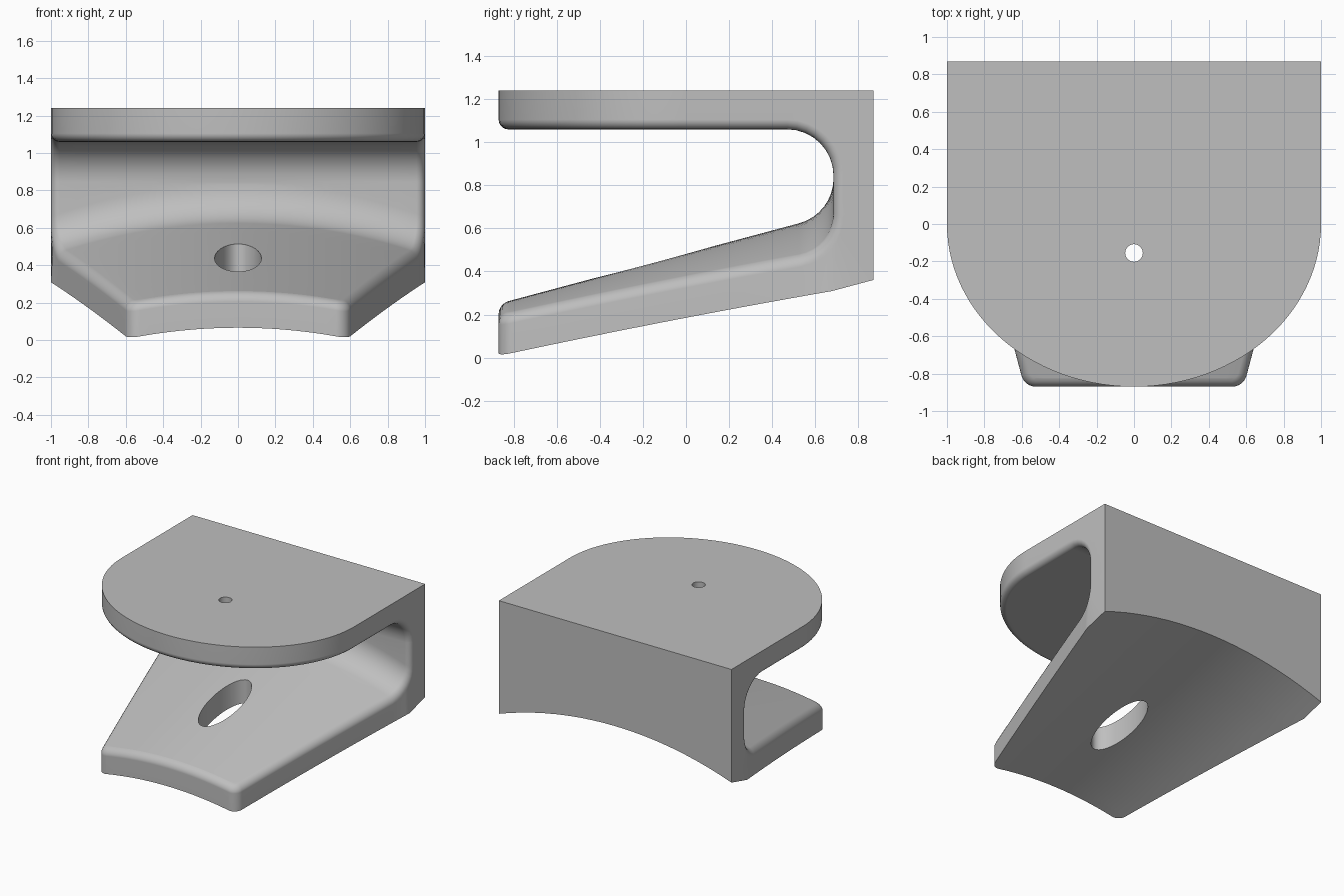
import bpy, bmesh
from math import sin, cos, tan, radians, sqrt

if "Cube" in bpy.data.objects:
    bpy.data.objects.remove(bpy.data.objects["Cube"])

DEPTH = 0.87                # half depth
TOP, UNDER = 1.24, 1.06     # top plate
TILT = radians(15)
SLOPE = tan(TILT)
ROUND = 0.045               # rounding of the mouth edge
BEND, BEND_Y = 0.215, 0.47  # inner bend radius and centre
CORNER = 0.08               # front corners of the foot
KINK = 0.677                # where the foot reaches full width


def foot_half_width(y):
    return min(1, 1 + SLOPE * (y - KINK))


def foot_top(y):
    return 0.25 + SLOPE * (y + DEPTH)


def foot_bottom(y):
    return 0.066 + SLOPE * (y + DEPTH)


def sag(x):
    return 3 - sqrt(9 - x * x)


# Each station: inner point (w, y, z), plan normal, slope, arch flag,
# push direction into the material, outer point (w, y, z), outer arch flag
stations = []


def station(inner, normal, slope, arch, push, outer, outer_arch):
    stations.append((inner, normal, slope, arch, push, outer, outer_arch))


# Top plate: half-ellipse front, then straight sides
STEPS = 28
for i in range(STEPS + 1):
    a = radians(90) * (1 - i / STEPS)
    w, y = (cos(a) if i else 0), -DEPTH * sin(a)
    nx, ny = w * DEPTH, -sin(a)
    length = sqrt(nx * nx + ny * ny)
    station((w, y, UNDER), (nx / length, ny / length), 0, 0, (0, 1),
            (w, y, TOP), 0)

# Upper bend, with the square top back edge outside it
mid = UNDER - BEND
for i in range(9):
    t = i / 8
    a = radians(90) * t
    outer_y = BEND_Y + (DEPTH - BEND_Y) * min(1, 2 * t)
    outer_z = TOP - (TOP - mid) * max(0, 2 * t - 1)
    station((1, BEND_Y + BEND * sin(a), mid + BEND * cos(a)), (1, 0), 0, 0,
            (sin(a), cos(a)), (1, outer_y, outer_z), 0)

# Lower bend, with the arched bottom back edge outside it
end_y = BEND_Y + BEND * sin(TILT)
low_mid = foot_top(end_y) + BEND * cos(TILT)
for i in range(9):
    t = i / 8
    a = (radians(90) - TILT) * t
    y = BEND_Y + BEND * cos(a)
    if t <= 0.5:
        outer_y = DEPTH + (KINK - DEPTH) * max(0, 4 * t - 1)
    else:
        outer_y = KINK + (end_y - KINK) * (2 * t - 1)
    outer_z = foot_bottom(outer_y) if i > 1 else 0.7
    station((foot_half_width(y), y, low_mid - BEND * sin(a)), (1, 0), 0, 1,
            (cos(a), -sin(a)),
            (foot_half_width(outer_y), outer_y, outer_z), int(i > 1))


# Foot: tapered sides, then rounded front corners
def foot_station(w, y, nx, ny):
    station((w, y, foot_top(y)), (nx, ny), SLOPE, 1, (0, -1),
            (w, y, foot_bottom(y)), 1)


centre_y = -DEPTH + CORNER
centre_x = foot_half_width(centre_y) - CORNER / cos(TILT)
tangent_y = centre_y - CORNER * sin(TILT)
for i in range(1, 8):
    y = end_y + (tangent_y - end_y) * i / 8
    foot_station(foot_half_width(y), y, cos(TILT), -sin(TILT))
for i in range(9):
    a = TILT + (radians(90) - TILT) * i / 8
    foot_station(centre_x + CORNER * cos(a), centre_y - CORNER * sin(a),
                 cos(a), -sin(a))


def inner_point(st, u, a):
    (w, y0, z0), (nx, ny), slope, arch, (push_y, push_z) = st[:5]
    inset, drop = ROUND * (1 - sin(a)), ROUND * (1 - cos(a))
    x = u * (w - nx * inset)
    y = y0 - ny * inset
    z = z0 + slope * (y - y0) - arch * sag(x)
    return x, y + push_y * drop, z + push_z * drop


def outer_point(st, u):
    w, y, z = st[5]
    return u * w, y, z - st[6] * sag(u * w)


ACROSS = [i / 10 - 1 for i in range(21)]
ARC = [radians(90) * i / 5 for i in range(6)]


def ring(st):
    pts = [inner_point(st, u, 0) for u in ACROSS]
    pts += [inner_point(st, 1, a) for a in ARC[1:]]
    pts += [outer_point(st, u) for u in reversed(ACROSS)]
    pts += [inner_point(st, -1, a) for a in reversed(ARC[1:])]
    return pts


def skin(bm, rows, closed):
    grid = [[bm.verts.new(p) for p in row] for row in rows]
    for r0, r1 in zip(grid, grid[1:]):
        n = len(r0)
        for j in range(n if closed else n - 1):
            k = (j + 1) % n
            bm.faces.new((r0[j], r0[k], r1[k], r1[j]))


def cap(bm, st):
    rows = [[inner_point(st, u, a) for u in ACROSS] for a in ARC]
    rows.append([outer_point(st, u) for u in ACROSS])
    skin(bm, rows, False)


bm = bmesh.new()
skin(bm, [ring(st) for st in stations], True)
cap(bm, stations[0])
cap(bm, stations[-1])
bmesh.ops.remove_doubles(bm, verts=bm.verts, dist=0.0002)
bmesh.ops.recalc_face_normals(bm, faces=bm.faces)
mesh = bpy.data.meshes.new("bracket_body")
bm.to_mesh(mesh)
bm.free()
body = bpy.data.objects.new("bracket_body", mesh)
bpy.context.collection.objects.link(body)

grey = bpy.data.materials.new("plain_grey")
grey.use_nodes = True
colour = (0.52, 0.52, 0.52, 1)
grey.diffuse_color = colour
grey.node_tree.nodes["Principled BSDF"].inputs["Base Color"].default_value = colour
mesh.materials.append(grey)


# Bores: small round one in the top plate, long oval one in the foot
def bore(name, y, z, rx, ry, height):
    bpy.ops.mesh.primitive_cylinder_add(vertices=48, radius=1, depth=height,
                                        location=(0, y, z))
    cutter = bpy.context.object
    cutter.name = name
    cutter.scale = (rx, ry, 1)
    cutter.hide_render = True
    cutter.data.materials.append(grey)
    bpy.context.view_layer.update()
    mod = body.modifiers.new(name, 'BOOLEAN')
    mod.operation = 'DIFFERENCE'
    mod.solver = 'EXACT'
    mod.object = cutter
    bpy.context.view_layer.objects.active = body
    bpy.ops.object.modifier_apply(modifier=name)
    bpy.data.objects.remove(cutter)


bore("top_bore", -0.155, 1.15, 0.047, 0.047, 0.4)
bore("foot_bore", -0.16, 0.35, 0.125, 0.275, 0.8)

# Smooth shading with crisp edges
bpy.ops.object.select_all(action='DESELECT')
body.select_set(True)
bpy.context.view_layer.objects.active = body
bpy.ops.object.shade_smooth_by_angle(angle=radians(30))
weighted = body.modifiers.new("weighted_normals", 'WEIGHTED_NORMAL')
weighted.keep_sharp = True
